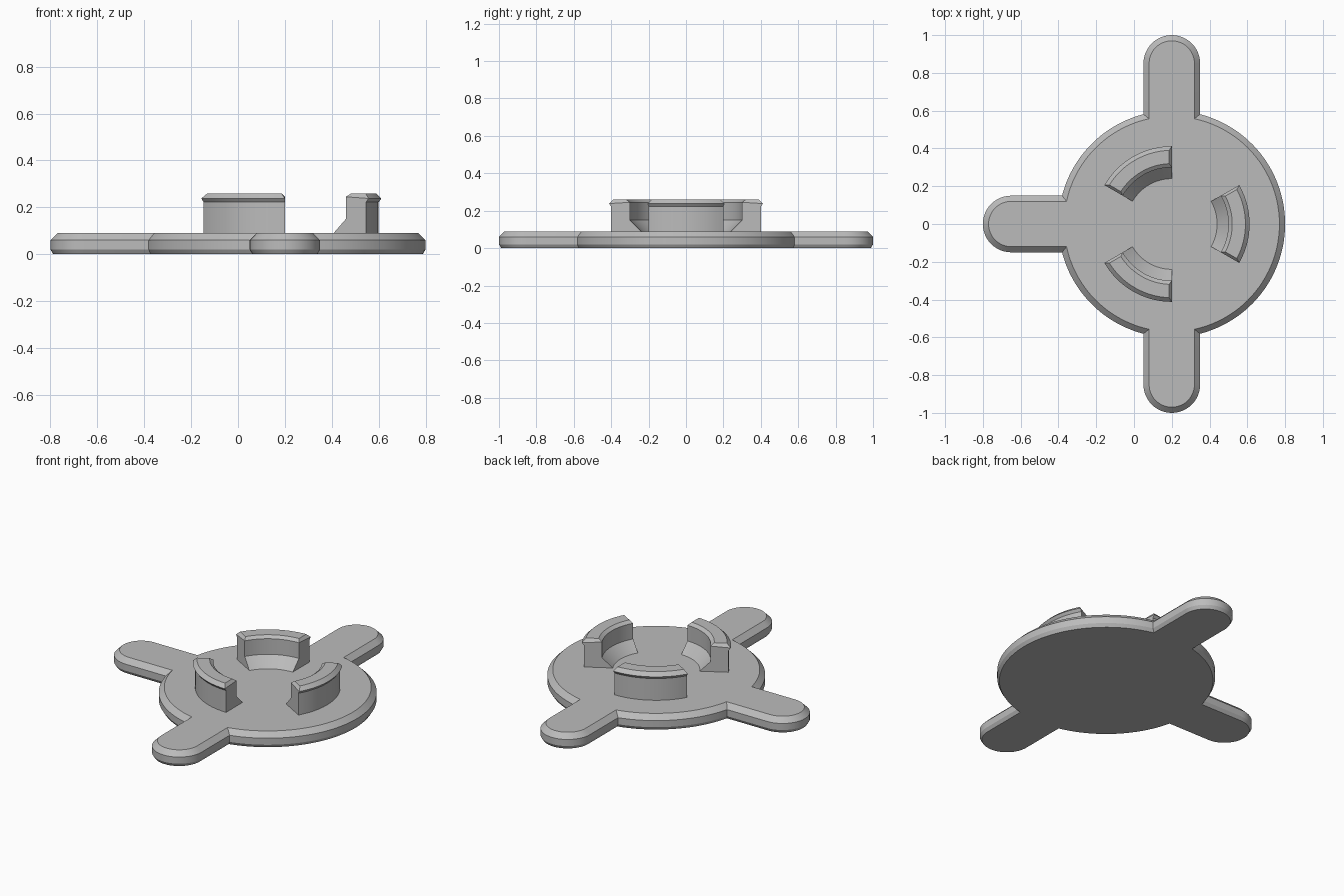
import bpy, bmesh
from math import sin, cos, asin, pi, radians

CX = 0.2  # hub centre on x

cube = bpy.data.objects.get("Cube")
if cube:
    bpy.data.objects.remove(cube)

grey = bpy.data.materials.new("plain grey")
grey.use_nodes = True
colour = (0.5, 0.5, 0.5, 1)
grey.diffuse_color = colour
grey.node_tree.nodes["Principled BSDF"].inputs["Base Color"].default_value = colour


def finish(bm, name):
    bmesh.ops.recalc_face_normals(bm, faces=bm.faces)
    mesh = bpy.data.meshes.new(name)
    bm.to_mesh(mesh)
    bm.free()
    mesh.materials.append(grey)
    ob = bpy.data.objects.new(name, mesh)
    bpy.context.collection.objects.link(ob)
    bpy.ops.object.select_all(action='DESELECT')
    ob.select_set(True)
    bpy.context.view_layer.objects.active = ob
    bpy.ops.object.shade_smooth_by_angle(angle=radians(20))
    return ob


def arc(cx, cy, r, a0, a1, n):
    angles = [a0 + (a1 - a0) * i / n for i in range(n + 1)]
    return [(cx + r * cos(a), cy + r * sin(a)) for a in angles]


def plate_outline(inset):
    """Disc joined to three round-ended arms, shrunk by inset."""
    r, w = 0.6 - inset, 0.15 - inset
    g = asin(w / r)
    pts = []
    for a, gap in ((pi / 2, pi / 2), (pi, pi / 2), (3 * pi / 2, pi)):
        pts += arc(CX + 0.85 * cos(a), 0.85 * sin(a), w, a - pi / 2, a + pi / 2, 24)
        pts += arc(CX, 0, r, a + g, a + gap - g, 48 if gap > 2 else 24)
    return pts


# Base plate with chamfered rims
bm = bmesh.new()
rings = [[bm.verts.new((x, y, z)) for x, y in plate_outline(d)]
         for d, z in ((0.012, 0), (0, 0.02), (0, 0.06), (0.03, 0.09))]
for low, high in zip(rings, rings[1:]):
    for i in range(len(low)):
        bm.faces.new((low[i - 1], low[i], high[i], high[i - 1]))
bm.faces.new(rings[0])
bm.faces.new(rings[-1])
finish(bm, "base_plate")

# Curved clips: (radius, height) section, the last two points are the top face
SECTION = [(0.30, 0.245), (0.30, 0.15), (0.24, 0.09), (0.24, 0.08), (0.40, 0.08),
           (0.40, 0.222), (0.412, 0.238), (0.39, 0.26), (0.32, 0.26)]
STEPS = 16


def clip(name, middle):
    bm = bmesh.new()
    rows = []
    for i in range(STEPS + 1):
        t = 2 * i / STEPS - 1
        row = []
        for k, (r, z) in enumerate(SECTION):
            # the top is pulled in so that the clip ends are chamfered
            half = radians(30) - (0.014 / r if k >= len(SECTION) - 2 else 0)
            a = middle + t * half
            row.append(bm.verts.new((CX + r * cos(a), r * sin(a), z)))
        rows.append(row)
    for a, b in zip(rows, rows[1:]):
        for k in range(len(a)):
            bm.faces.new((a[k - 1], a[k], b[k], b[k - 1]))
    for row in (rows[0], rows[-1]):
        bm.faces.new(row[:-2])
        bm.faces.new((row[0], row[-3], row[-2], row[-1]))
    finish(bm, name)


for name, degrees in (("left_clip", 0), ("back_clip", 120), ("front_clip", 240)):
    clip(name, radians(degrees))
